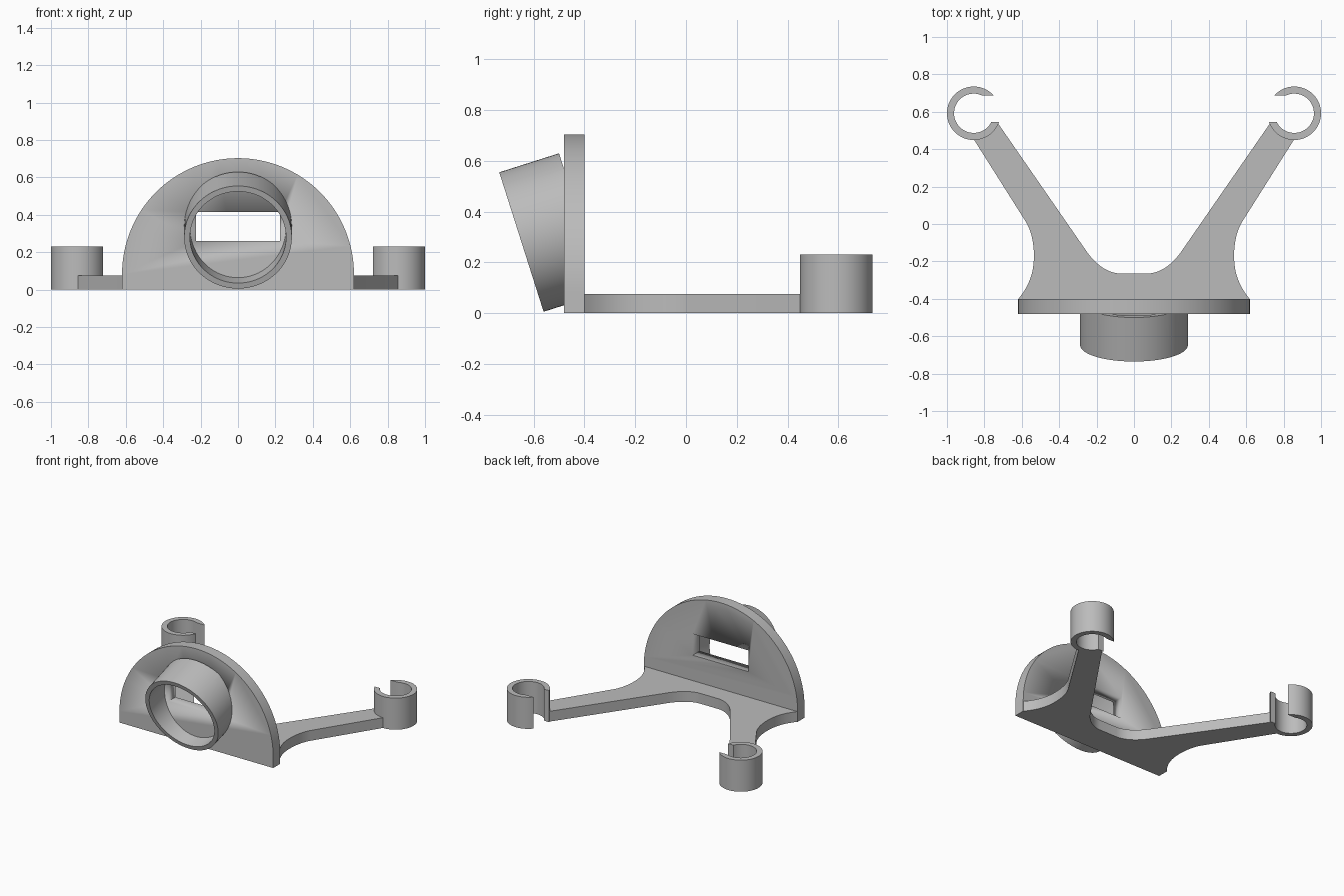
import bpy, bmesh, math
from mathutils import Matrix, Vector
from mathutils.geometry import interpolate_bezier

cube = bpy.data.objects.get("Cube")
if cube:
    bpy.data.objects.remove(cube, do_unlink=True)

gray = bpy.data.materials.new("plain gray")
gray.use_nodes = True
gray.diffuse_color = (0.5, 0.5, 0.5, 1)
gray.node_tree.nodes["Principled BSDF"].inputs["Base Color"].default_value = (0.5, 0.5, 0.5, 1)


def extrude(bm, outline, depth):
    """Prism from a flat outline, rising along z from zero."""
    face = bm.faces.new([bm.verts.new((p[0], p[1], 0)) for p in outline])
    top = bmesh.ops.extrude_face_region(bm, geom=[face])["geom"]
    bmesh.ops.translate(bm, vec=(0, 0, depth),
                        verts=[v for v in top if isinstance(v, bmesh.types.BMVert)])


def finish(bm, name):
    bmesh.ops.recalc_face_normals(bm, faces=bm.faces)
    mesh = bpy.data.meshes.new(name)
    bm.to_mesh(mesh)
    bm.free()
    mesh.materials.append(gray)
    obj = bpy.data.objects.new(name, mesh)
    bpy.context.collection.objects.link(obj)
    bpy.ops.object.select_all(action="DESELECT")
    obj.select_set(True)
    bpy.context.view_layer.objects.active = obj
    bpy.ops.object.shade_smooth_by_angle(angle=math.radians(30))
    return obj


def arc(cx, cy, r, start, end, n):
    return [(cx + r * math.cos(start + (end - start) * i / n),
             cy + r * math.sin(start + (end - start) * i / n)) for i in range(n + 1)]


def bezier(a, b, c, d):
    pts = interpolate_bezier(*[Vector((*p, 0)) for p in (a, b, c, d)], 13)
    return [(p.x, p.y) for p in pts]


PLATE_FRONT, PLATE_BACK, THICK = -0.48, -0.40, 0.075
CLIP_X, CLIP_Y, CLIP_OUT, CLIP_IN = 0.857, 0.592, 0.143, 0.105

# Upright arched plate with a rectangular slot
bm = bmesh.new()
extrude(bm, [(-0.62, 0), (0.62, 0)] + arc(0, 0.083, 0.62, 0, math.pi, 64),
        PLATE_BACK - PLATE_FRONT)
bmesh.ops.transform(bm, verts=bm.verts, matrix=Matrix.Translation((0, PLATE_BACK, 0))
                    @ Matrix.Rotation(math.pi / 2, 4, "X"))
plate = finish(bm, "arched_plate")

bm = bmesh.new()
bmesh.ops.create_cube(bm, size=1, matrix=Matrix.Translation((0, -0.44, 0.338))
                      @ Matrix.Diagonal((0.45, 0.3, 0.155, 1)))
cutter = finish(bm, "slot_cutter")
cutter.hide_render = True
cut = plate.modifiers.new("slot", "BOOLEAN")
cut.operation, cut.solver, cut.object = "DIFFERENCE", "EXACT", cutter
bpy.context.view_layer.objects.active = plate
bpy.ops.object.modifier_apply(modifier=cut.name)
bpy.data.objects.remove(cutter, do_unlink=True)

# Tilted tube, trimmed flush with the plate
bm = bmesh.new()
N = 72
loops = []
for r, z in ((0.288, 0), (0.288, 0.247), (0.257, 0.247), (0.257, 0)):
    loops.append([bm.verts.new((x, y, z)) for x, y in arc(0, 0, r, 0, math.tau, N)[:-1]])
for k in range(4):
    a, b = loops[k], loops[(k + 1) % 4]
    for i in range(N):
        j = (i + 1) % N
        bm.faces.new((a[i], a[j], b[j], b[i]))
tilt = Matrix.Rotation(-math.pi / 2 + math.radians(17.65), 4, "X")
bmesh.ops.transform(bm, verts=bm.verts, matrix=Matrix.Translation((0, -0.648, 0.28)) @ tilt)
bmesh.ops.bisect_plane(bm, geom=bm.verts[:] + bm.edges[:] + bm.faces[:],
                       plane_co=(0, PLATE_FRONT, 0), plane_no=(0, 1, 0), clear_outer=True)
finish(bm, "tilted_tube")

# Flat forked base with two arms
half = bezier((0.07, -0.265), (0.15, -0.265), (0.22, -0.2), (0.262, -0.134))
half += arc(CLIP_X, CLIP_Y, 0.135, math.radians(201), math.radians(271), 10)
half += bezier((0.577, 0.01), (0.55, -0.035), (0.535, -0.1), (0.535, -0.17))
half += bezier((0.535, -0.17), (0.535, -0.26), (0.56, -0.33), (0.618, PLATE_BACK))[1:]
bm = bmesh.new()
extrude(bm, half + [(-x, y) for x, y in reversed(half)], THICK)
finish(bm, "forked_base")

# Open clip rings at the arm ends, with level gap edges
LOW, HIGH = 0.545 - CLIP_Y, 0.687 - CLIP_Y


def clip_arc(r):
    return arc(CLIP_X, CLIP_Y, r, -math.pi - math.asin(LOW / r) - math.tau + math.tau,
               math.pi - math.asin(HIGH / r), 56)


for side, name in ((1, "left_clip"), (-1, "right_clip")):
    bm = bmesh.new()
    ring = clip_arc(CLIP_OUT) + clip_arc(CLIP_IN)[::-1]
    extrude(bm, [(side * x, y) for x, y in ring], 0.23)
    finish(bm, name)
